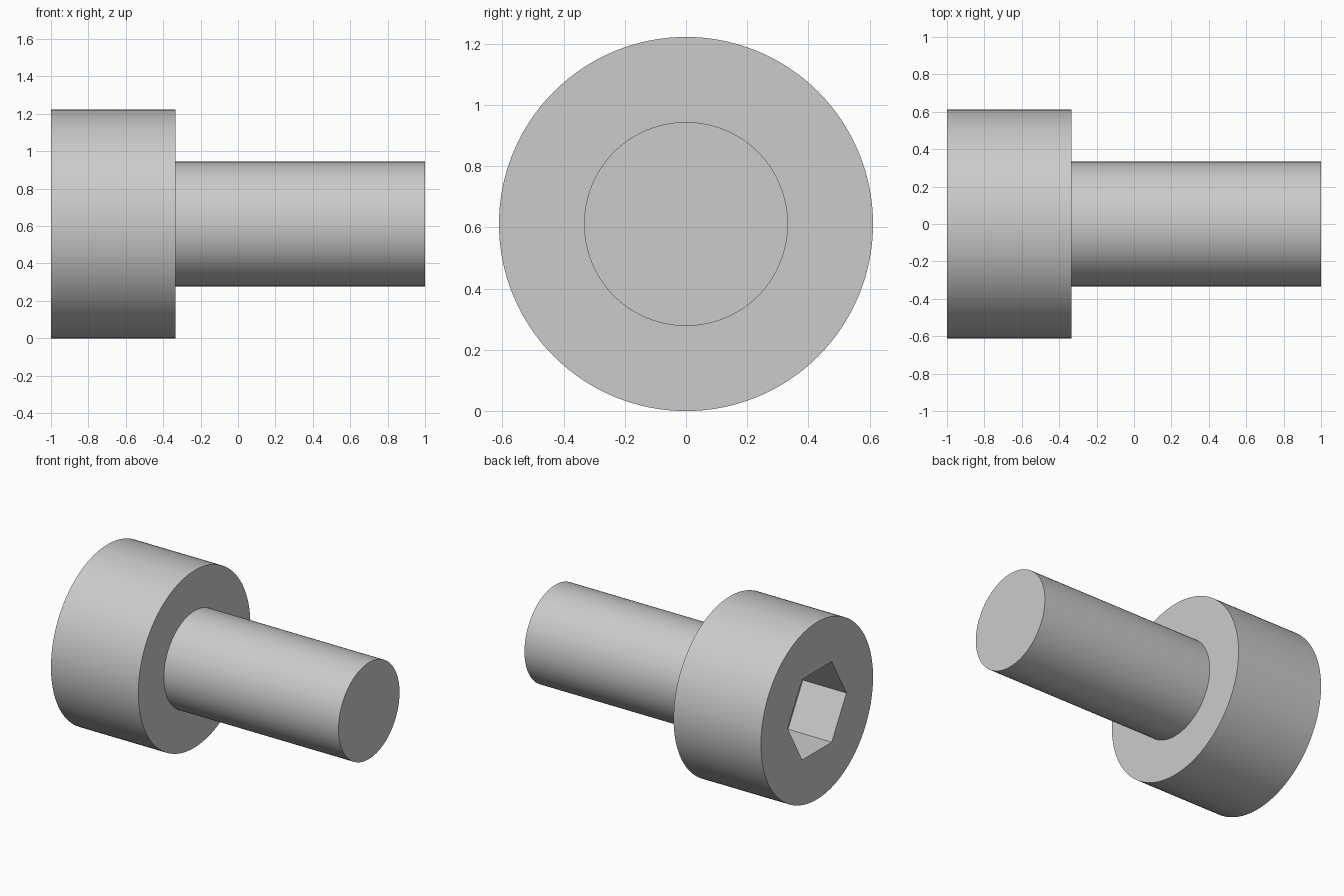
import bpy, bmesh
from math import cos, sin, tau, radians, sqrt

if "Cube" in bpy.data.objects:
    bpy.data.objects.remove(bpy.data.objects["Cube"], do_unlink=True)

HEAD_R, SHAFT_R = 0.611, 0.333
FLATS = 0.556                      # socket width across flats
HEX_R = FLATS / sqrt(3)
X_FACE, X_FLOOR, X_SHOULDER, X_TIP = -1.0, -0.667, -0.333, 1.0
SEGMENTS = 128

steel = bpy.data.materials.new("grey steel")
steel.use_nodes = True
grey = (0.6, 0.6, 0.6, 1)
steel.diffuse_color = grey
steel.node_tree.nodes["Principled BSDF"].inputs["Base Color"].default_value = grey


def ring(bm, x, radius, sides):
    """Closed loop of vertices around the screw axis, first corner on +y."""
    return [bm.verts.new((x, radius * cos(tau * i / sides),
                          HEAD_R + radius * sin(tau * i / sides)))
            for i in range(sides)]


def skin(bm, a, b):
    """Wall of quads between two equal rings."""
    n = len(a)
    for i in range(n):
        j = (i + 1) % n
        bm.faces.new((a[i], a[j], b[j], b[i]))


def loop_edges(bm, loop):
    return [bm.edges.get((v, loop[i - 1])) for i, v in enumerate(loop)]


def finish(bm, name):
    bmesh.ops.recalc_face_normals(bm, faces=bm.faces)
    mesh = bpy.data.meshes.new(name)
    bm.to_mesh(mesh)
    bm.free()
    mesh.materials.append(steel)
    obj = bpy.data.objects.new(name, mesh)
    bpy.context.collection.objects.link(obj)
    bpy.ops.object.select_all(action='DESELECT')
    obj.select_set(True)
    bpy.context.view_layer.objects.active = obj
    bpy.ops.object.shade_smooth_by_angle(angle=radians(30))


# Cylindrical head with a hexagonal socket
bm = bmesh.new()
rim = ring(bm, X_FACE, HEAD_R, SEGMENTS)
shoulder = ring(bm, X_SHOULDER, HEAD_R, SEGMENTS)
socket_rim = ring(bm, X_FACE, HEX_R, 6)
socket_floor = ring(bm, X_FLOOR, HEX_R, 6)
skin(bm, rim, shoulder)
skin(bm, socket_rim, socket_floor)
bm.faces.new(shoulder)
bm.faces.new(socket_floor)
bmesh.ops.triangle_fill(bm, use_beauty=True, normal=(-1, 0, 0),
                        edges=loop_edges(bm, rim) + loop_edges(bm, socket_rim))
finish(bm, "socket_head")

# Plain shaft, rooted slightly inside the head
bm = bmesh.new()
root = ring(bm, X_SHOULDER - 0.05, SHAFT_R, SEGMENTS)
tip = ring(bm, X_TIP, SHAFT_R, SEGMENTS)
skin(bm, root, tip)
bm.faces.new(root)
bm.faces.new(tip)
finish(bm, "shaft")
